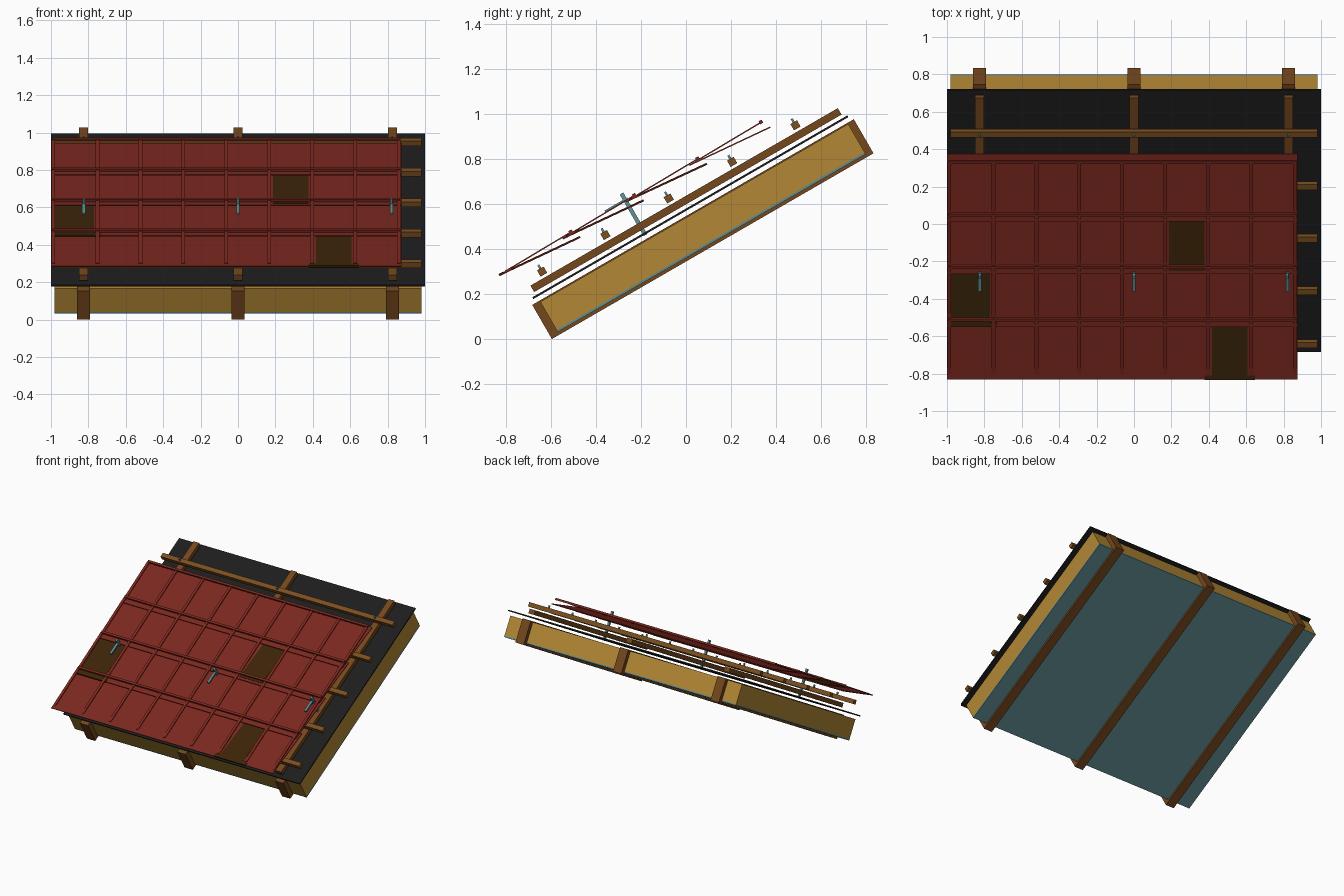
import bpy, bmesh, math

if "Cube" in bpy.data.objects:
    bpy.data.objects.remove(bpy.data.objects["Cube"])

C, S = math.cos(math.radians(30)), math.sin(math.radians(30))


def mat(name, rgb):
    m = bpy.data.materials.new(name)
    m.diffuse_color = (*rgb, 1)
    m.use_nodes = True
    m.node_tree.nodes["Principled BSDF"].inputs["Base Color"].default_value = m.diffuse_color
    return m


WOOD = mat("rafter_wood", (0.175, 0.063, 0.012))
BATTEN = mat("batten_wood", (0.2, 0.079, 0.015))
YELLOW = mat("insulation_yellow", (0.45, 0.243, 0.035))
BLACK = mat("underlay_black", (0.0125, 0.0125, 0.0125))
TEAL = mat("vapour_sheet_teal", (0.11, 0.26, 0.285))
METAL = mat("hook_metal", (0.12, 0.29, 0.315))
RED = mat("tile_red", (0.2, 0.021, 0.013))
DARK = mat("old_tile_brown", (0.045, 0.018, 0.0025))


def slab(name, material, x, s, n, rise=0.0):
    """Box in roof space: x across, s up the slope, n along the roof normal.
    rise lifts the upper end along the normal."""
    bm = bmesh.new()
    bmesh.ops.create_cube(bm, size=1)
    for v in bm.verts:
        a, b, c = (q + 0.5 for q in v.co)
        px = x[0] + a * (x[1] - x[0])
        ps = s[0] + b * (s[1] - s[0])
        pn = n[0] + c * (n[1] - n[0]) + b * rise
        v.co = (px, ps * C - pn * S, ps * S + pn * C)
    bmesh.ops.recalc_face_normals(bm, faces=bm.faces)
    me = bpy.data.meshes.new(name)
    bm.to_mesh(me)
    bm.free()
    me.materials.append(material)
    ob = bpy.data.objects.new(name, me)
    bpy.context.collection.objects.link(ob)
    return ob


def around(c, w):
    return (c - w / 2, c + w / 2)


# lower layers
RAFTERS = (-0.825, 0.0, 0.825)
slab("vapour_sheet", TEAL, (-0.98, 0.98), (-0.478, 1.102), (0.312, 0.322))
slab("insulation", YELLOW, (-0.98, 0.98), (-0.478, 1.102), (0.322, 0.467))
slab("underlay", BLACK, (-1, 1), (-0.499, 1.118), (0.493, 0.502))
for x in RAFTERS:
    slab("rafter", WOOD, around(x, 0.07), (-0.516, 1.134), (0.298, 0.473))
    slab("counter_batten", WOOD, around(x, 0.048), (-0.48, 1.097), (0.518, 0.551))

# tile battens with fixing screws
for i in range(5):
    s = -0.404 + 0.325 * i
    slab("tile_batten", BATTEN, (-0.98, 0.98), around(s, 0.034), (0.563, 0.595))
    for x in RAFTERS:
        slab("batten_screw", METAL, around(x, 0.01), around(s, 0.01), (0.594, 0.613))

# four tilted rows of tiles with ribs, head bars and a few replaced tiles
PITCH, WIDTH = 0.2296, 0.268
OLD = {0: 6, 1: 0, 2: 5}
for r in range(4):
    s0 = -0.576 + 0.325 * r
    slab("tile_row", RED, (-1, 0.874), (s0, s0 + 0.396), (0.658, 0.664), -0.033)
    slab("tile_head_bar", RED, (-0.993, 0.868), around(s0 + 0.371, 0.016), (0.661, 0.676))
    for k in range(9):
        x = -1 + PITCH * k + 0.019
        if k == 0:
            x = -0.988
        if k == 8:
            x = 0.86
        slab("tile_rib", RED, around(x, 0.02), (s0 + 0.03, s0 + 0.368), (0.659, 0.665), 0.005)
    if r in OLD:
        left = -1 + PITCH * OLD[r]
        x0 = left if OLD[r] == 0 else left + 0.039
        low = s0 + (0.001 if r < 2 else 0.02)
        slab("old_tile", DARK, (x0, left + PITCH), (low, s0 + 0.395), (0.6565, 0.6655), -0.033)
        if r < 2:
            slab("old_tile_lip", DARK, (left, left + WIDTH), (s0 - 0.001, s0 + 0.024), (0.656, 0.667), -0.002)

# mounting hooks through the tiles
for x in RAFTERS:
    x = min(x, 0.82)
    slab("hook_post", METAL, around(x, 0.014), around(0.075, 0.018), (0.49, 0.703))
    slab("hook_arm", METAL, around(x, 0.017), (-0.028, 0.088), (0.664, 0.675))
